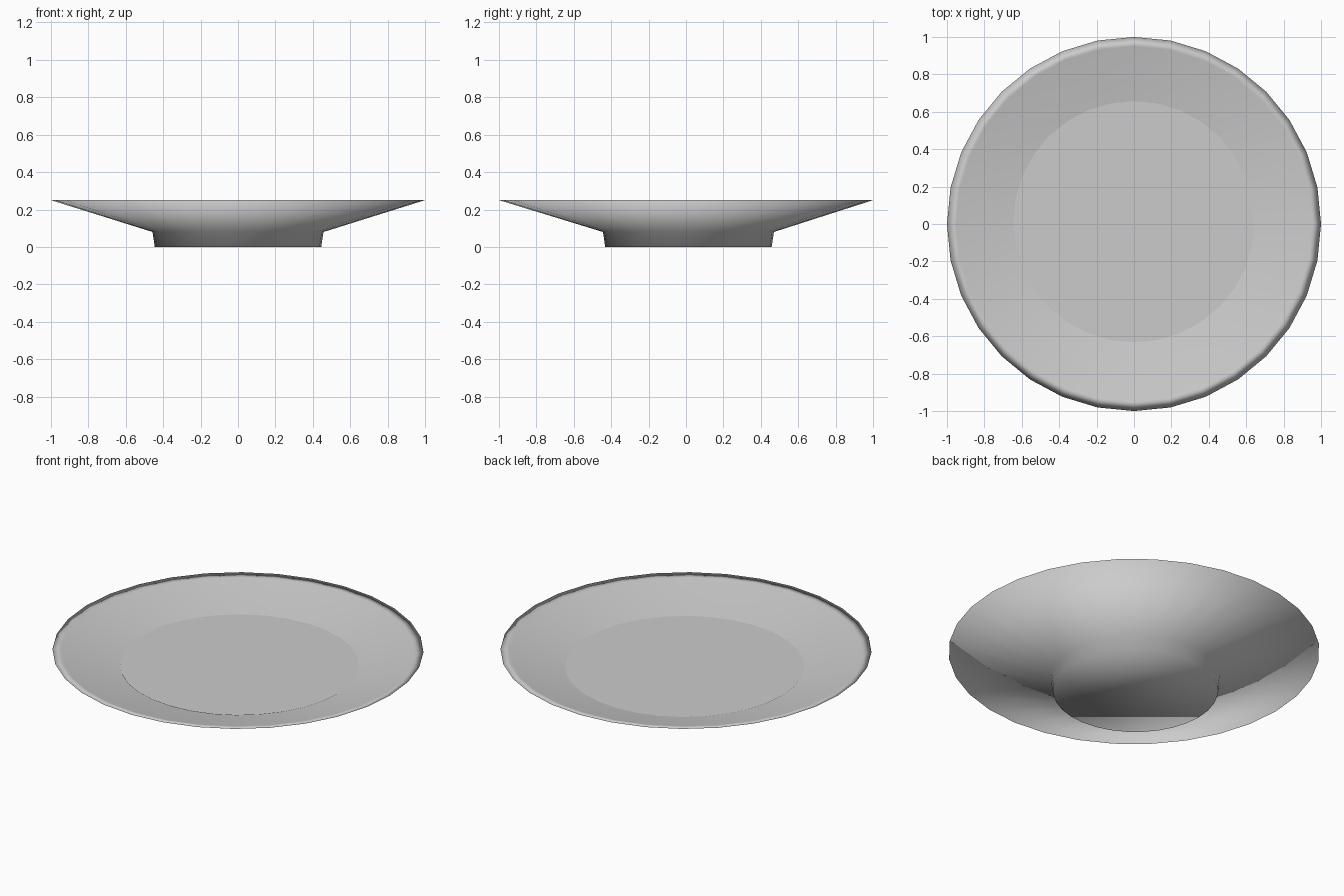
import bpy, bmesh, math

if "Cube" in bpy.data.objects:
    bpy.data.objects.remove(bpy.data.objects["Cube"])

SIDES = 32


def ring(bm, r, z, y):
    return [bm.verts.new((r * math.cos(2 * math.pi * i / SIDES),
                          r * math.sin(2 * math.pi * i / SIDES) + y, z))
            for i in range(SIDES)]


def lathe(name, profile, smooth):
    """Loft rings of (radius, z, y offset) and cap both ends."""
    bm = bmesh.new()
    rings = [ring(bm, *p) for p in profile]
    for a, b in zip(rings, rings[1:]):
        for i in range(SIDES):
            j = (i + 1) % SIDES
            bm.faces.new((a[i], a[j], b[j], b[i]))
    bm.faces.new(rings[0][::-1])
    if len(rings) > 1:
        bm.faces.new(rings[-1])
        bmesh.ops.recalc_face_normals(bm, faces=bm.faces)
    else:
        bm.faces.ensure_lookup_table()
        bm.faces[0].normal_flip()
    for f in bm.faces:
        f.smooth = smooth
    mesh = bpy.data.meshes.new(name)
    bm.to_mesh(mesh)
    bm.free()
    obj = bpy.data.objects.new(name, mesh)
    bpy.context.collection.objects.link(obj)
    return obj


# Dish: foot, flared outside, rim lip, inside slope and floor
lathe("dish", [
    (0.445, 0.0, 0.013),
    (0.457, 0.08, 0.013),
    (1.0, 0.25, 0.0),
    (0.95, 0.243, 0.0),
    (0.44, 0.10, 0.012),
], True)

# Flat round filling surface inside the dish
lathe("filling", [(0.645, 0.16, 0.012)], False)
